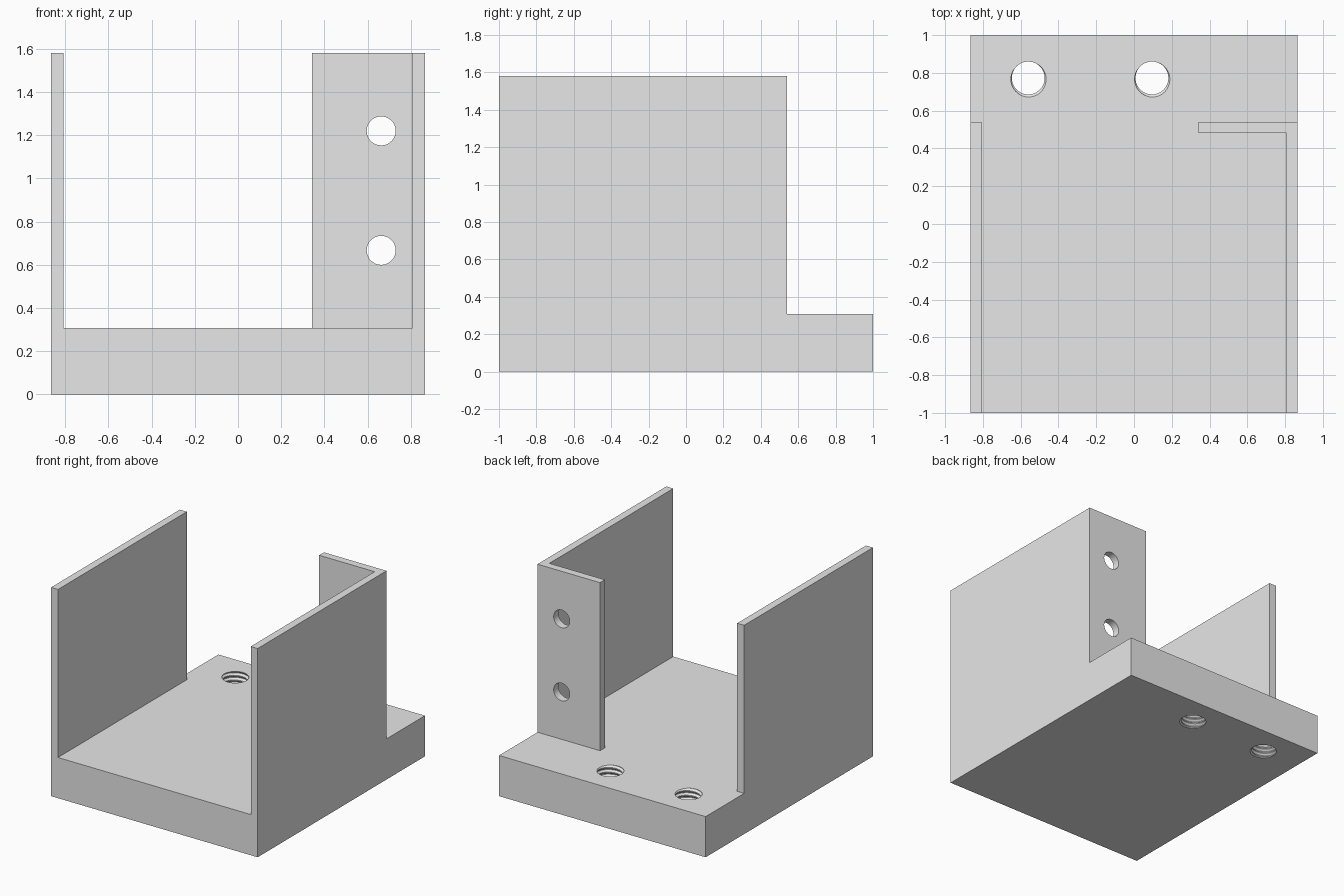
import bpy, bmesh, math

cube = bpy.data.objects.get("Cube")
if cube:
    bpy.data.objects.remove(cube, do_unlink=True)

grey = bpy.data.materials.new("plain grey")
grey.use_nodes = True
grey.diffuse_color = (0.8, 0.8, 0.8, 1)
grey.node_tree.nodes["Principled BSDF"].inputs["Base Color"].default_value = (0.8, 0.8, 0.8, 1)

HALF_W, INNER = 0.865, 0.807           # outer and inner faces of the side walls
FRONT, WALL_BACK, BACK = -1.0, 0.54, 1.0
FLOOR, TOP = 0.308, 1.58
THICK = HALF_W - INNER


def finish(bm, name):
    bmesh.ops.recalc_face_normals(bm, faces=bm.faces[:])
    mesh = bpy.data.meshes.new(name)
    bm.to_mesh(mesh)
    bm.free()
    mesh.materials.append(grey)
    obj = bpy.data.objects.new(name, mesh)
    bpy.context.collection.objects.link(obj)
    return obj


def prism(name, outline, z0, z1):
    """Extrude a plan outline upward."""
    bm = bmesh.new()
    face = bm.faces.new([bm.verts.new((x, y, z0)) for x, y in outline])
    side = bmesh.ops.extrude_face_region(bm, geom=[face])["geom"]
    bmesh.ops.translate(bm, vec=(0, 0, z1 - z0),
                        verts=[v for v in side if isinstance(v, bmesh.types.BMVert)])
    return finish(bm, name)


def box_outline(x0, x1, y0, y1):
    return [(x0, y0), (x1, y0), (x1, y1), (x0, y1)]


def thread_cutter(x, y, minor=0.087, major=0.101, pitch=0.035, turns=13, sides=40):
    """Closed helical solid that leaves a threaded hole."""
    profile = [(minor, 0), (major, 0.35), (major, 0.45), (minor, 0.8)]
    n = len(profile)
    start = FLOOR - 11.19 * pitch
    bm = bmesh.new()
    cols = []
    for c in range(sides):
        a = math.tau * c / sides
        col = []
        for k in range(n * turns + 1 + (n if c == 0 else 0)):
            r, f = profile[k % n]
            z = start + pitch * (k // n + f + c / sides)
            col.append(bm.verts.new((r * math.cos(a), r * math.sin(a), z)))
        cols.append(col)
    cols.append(cols[0][n:])           # the last column meets the next turn
    for a, b in zip(cols, cols[1:]):
        for k in range(n * turns):
            bm.faces.new((a[k], b[k], b[k + 1], a[k + 1]))
    # close both ends with fans
    rim = [e for e in bm.edges if e.is_boundary]
    end = start + pitch * (turns + 1)
    low, high = bm.verts.new((0, 0, start)), bm.verts.new((0, 0, end))
    for e in rim:
        hub = low if e.verts[0].co.z < (start + end) / 2 else high
        bm.faces.new((e.verts[0], e.verts[1], hub))
    bmesh.ops.translate(bm, vec=(x, y, 0), verts=bm.verts[:])
    return finish(bm, "thread_cutter")


def drill_cutter(x, y, z, radius):
    bpy.ops.mesh.primitive_cylinder_add(vertices=48, radius=radius, depth=0.3,
                                        location=(x, y, z), rotation=(math.pi / 2, 0, 0))
    return bpy.context.object


def cut(obj, cutters):
    for cutter in cutters:
        cutter.hide_render = True
        bpy.context.view_layer.objects.active = obj
        mod = obj.modifiers.new("hole", 'BOOLEAN')
        mod.operation = 'DIFFERENCE'
        mod.solver = 'EXACT'
        mod.object = cutter
        bpy.ops.object.modifier_apply(modifier=mod.name)
        bpy.data.objects.remove(cutter, do_unlink=True)


# Base plate with two threaded holes near the back
base = prism("base_plate", box_outline(-HALF_W, HALF_W, FRONT, BACK), 0, FLOOR)
cut(base, [thread_cutter(x, 0.773) for x in (-0.56, 0.095)])

# Plain wall on the right
right_wall = prism("right_wall", box_outline(-HALF_W, -INNER, FRONT, WALL_BACK), FLOOR, TOP)

# Left wall, turned inward at the back into a drilled flange
flange_edge, flange_front = 0.342, WALL_BACK - THICK
left_wall = prism("left_wall_with_flange", [
    (INNER, FRONT), (HALF_W, FRONT), (HALF_W, WALL_BACK), (flange_edge, WALL_BACK),
    (flange_edge, flange_front), (INNER, flange_front)], FLOOR, TOP)
cut(left_wall, [drill_cutter(0.663, WALL_BACK - THICK / 2, z, 0.067) for z in (0.667, 1.22)])

# Smooth hole walls, crisp edges everywhere else
bpy.ops.object.select_all(action='DESELECT')
for part in (base, right_wall, left_wall):
    part.select_set(True)
bpy.context.view_layer.objects.active = base
bpy.ops.object.shade_smooth_by_angle(angle=math.radians(20))
